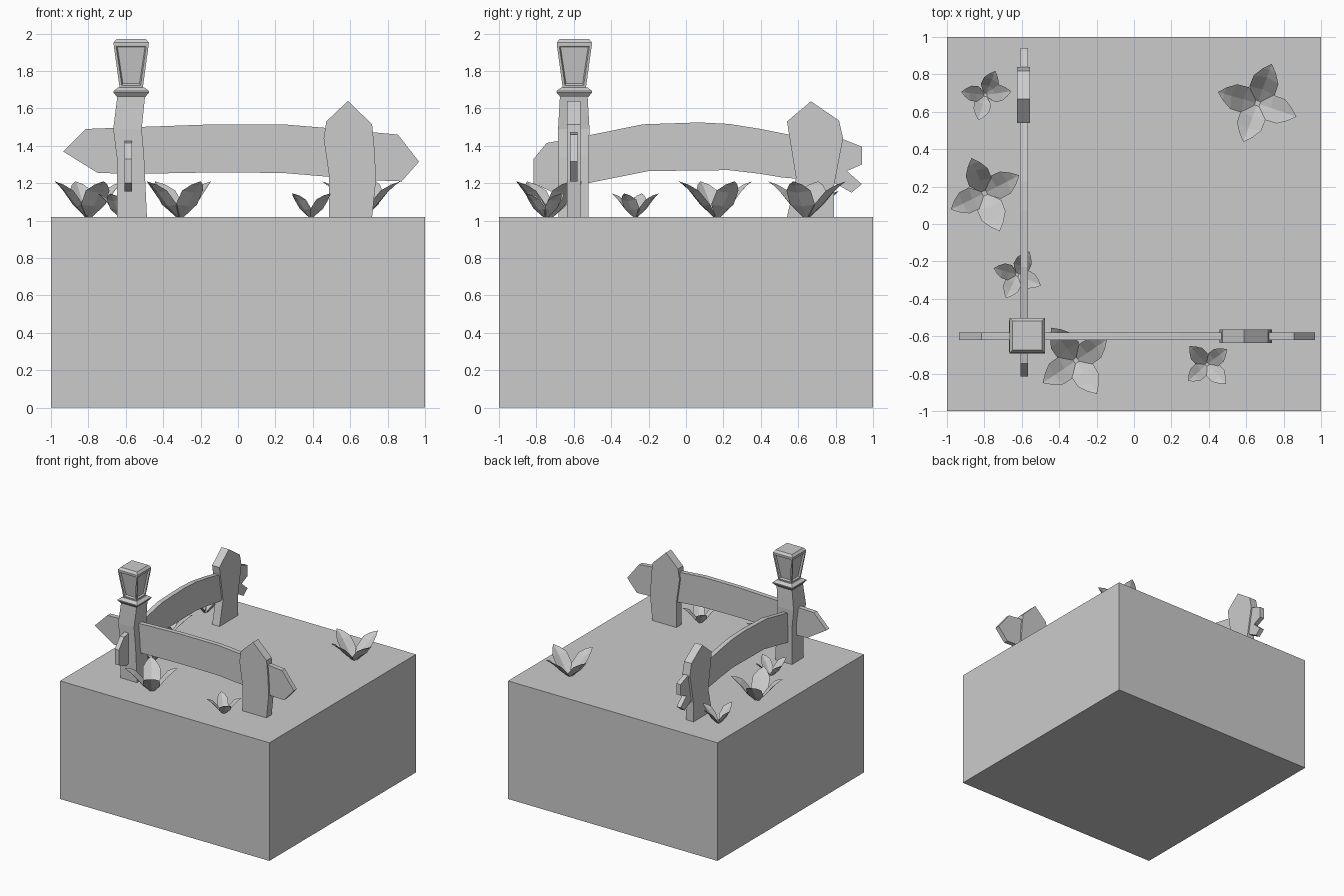
import bpy, bmesh
from math import radians, cos, sin
from mathutils import Vector

if "Cube" in bpy.data.objects:
    bpy.data.objects.remove(bpy.data.objects["Cube"])

GROUND = 1.02


def finish(bm, name, closed=True):
    if closed:
        bmesh.ops.recalc_face_normals(bm, faces=bm.faces)
    me = bpy.data.meshes.new(name)
    bm.to_mesh(me)
    bm.free()
    ob = bpy.data.objects.new(name, me)
    bpy.context.collection.objects.link(ob)
    return ob


def plank(name, profile, axis, lo, hi):
    """Extrude a side profile (u, z) between lo and hi across its thickness."""
    bm = bmesh.new()
    place = (lambda u, z, t: (u, t, z)) if axis == 'X' else (lambda u, z, t: (t, u, z))
    face = bm.faces.new([bm.verts.new(place(u, z, lo)) for u, z in profile])
    ext = bmesh.ops.extrude_face_region(bm, geom=[face])
    shift = Vector(place(0, 0, hi - lo))
    bmesh.ops.translate(bm, vec=shift,
                        verts=[g for g in ext['geom'] if isinstance(g, bmesh.types.BMVert)])
    return finish(bm, name)


def square_stack(name, rings, panel=None):
    """Loft square rings (cx, cy, half_x, half_y, z); recess the sides of one segment."""
    bm = bmesh.new()
    loops = [[bm.verts.new((cx + sx * hx, cy + sy * hy, z))
              for sx, sy in ((-1, -1), (1, -1), (1, 1), (-1, 1))]
             for cx, cy, hx, hy, z in rings]
    sides = []
    for a, b in zip(loops, loops[1:]):
        sides.append([bm.faces.new((a[i], a[(i + 1) % 4], b[(i + 1) % 4], b[i]))
                      for i in range(4)])
    bm.faces.new(loops[0][::-1])
    bm.faces.new(loops[-1])
    bm.normal_update()
    if panel is not None:
        bmesh.ops.inset_individual(bm, faces=sides[panel], thickness=0.018)
        bmesh.ops.inset_individual(bm, faces=sides[panel], thickness=0.009, depth=-0.014)
    return finish(bm, name)


def flower(name, x, y, height, petals):
    """Creased petals given as (direction in degrees, reach)."""
    bm = bmesh.new()
    # fraction of reach, fraction of height, half width, edge lift
    rows = [(0.06, 0.0, 0.08, 0.0), (0.36, 0.30, 0.32, 0.05),
            (0.66, 0.68, 0.31, 0.06), (0.85, 0.88, 0.17, 0.03)]
    for deg, reach in petals:
        a = radians(deg)
        out, side = Vector((cos(a), sin(a), 0)), Vector((-sin(a), cos(a), 0))
        base = Vector((x, y, GROUND))
        grid = []
        for r, h, w, lift in rows:
            c = base + out * reach * r + Vector((0, 0, height * h))
            up = Vector((0, 0, height * lift)) - out * reach * lift
            grid.append([bm.verts.new(p) for p in
                         (c - side * reach * w + up, c, c + side * reach * w + up)])
        tip = bm.verts.new(base + out * reach + Vector((0, 0, height)))
        for p, q in zip(grid, grid[1:]):
            for i in (0, 1):
                bm.faces.new((p[i], p[i + 1], q[i + 1], q[i]))
        for i in (0, 1):
            bm.faces.new((grid[-1][i], grid[-1][i + 1], tip))
    return finish(bm, name, False)


# Ground block
bpy.ops.mesh.primitive_cube_add(size=1, location=(0, 0, GROUND / 2))
bpy.context.object.name = "ground_block"
bpy.context.object.scale = (2, 2, GROUND)

# Front fence: rail and pointed post
plank("front_rail", [(-0.935, 1.37), (-0.815, 1.49), (-0.55, 1.50), (-0.12, 1.515),
                     (0.24, 1.515), (0.48, 1.495), (0.855, 1.46), (0.968, 1.315),
                     (0.875, 1.21), (0.74, 1.215), (0.48, 1.235), (0.24, 1.255),
                     (-0.12, 1.258), (-0.55, 1.25), (-0.75, 1.255)], 'X', -0.62, -0.58)
plank("front_fence_post", [(0.487, 1.02), (0.717, 1.02), (0.738, 1.22), (0.73, 1.38),
                           (0.717, 1.515), (0.588, 1.64), (0.472, 1.53), (0.458, 1.44),
                           (0.487, 1.24)], 'X', -0.635, -0.565)

# Side fence: arched rail with a split end, and pointed post
plank("side_rail", [(-0.815, 1.33), (-0.745, 1.415), (-0.5, 1.46), (-0.23, 1.515),
                    (0.07, 1.525), (0.23, 1.517), (0.4, 1.49), (0.6, 1.45), (0.84, 1.435),
                    (0.94, 1.395), (0.94, 1.30), (0.86, 1.265), (0.94, 1.195),
                    (0.885, 1.15), (0.78, 1.21), (0.52, 1.23), (0.4, 1.25), (0.23, 1.27),
                    (-0.2, 1.265), (-0.5, 1.205), (-0.72, 1.155), (-0.815, 1.2)],
      'Y', -0.607, -0.567)
plank("side_fence_post", [(0.54, 1.02), (0.79, 1.02), (0.79, 1.18), (0.84, 1.44),
                          (0.818, 1.535), (0.668, 1.638), (0.54, 1.53), (0.588, 1.23)],
      'Y', -0.625, -0.555)

# Lamp post with a slight kink, then collar and flared lantern
square_stack("lamp_post", [(-0.567, -0.602, 0.08, 0.08, 1.02),
                           (-0.575, -0.602, 0.073, 0.080, 1.34),
                           (-0.591, -0.600, 0.076, 0.084, 1.49),
                           (-0.571, -0.600, 0.074, 0.074, 1.665)])
LX, LY = -0.571, -0.597
square_stack("lamp_collar", [(LX, LY, h, h, z) for h, z in
                             ((0.074, 1.66), (0.095, 1.685), (0.095, 1.693), (0.07, 1.712))])
square_stack("lantern", [(LX, LY, h, h, z) for h, z in
                         ((0.062, 1.71), (0.094, 1.943), (0.094, 1.952), (0.078, 1.972))],
             panel=0)

# Flowers
flower("flower_back_left", -0.795, 0.69, 0.14,
       [(173, 0.13), (67, 0.14), (8, 0.14), (-105, 0.14)])
flower("flower_left", -0.80, 0.165, 0.19,
       [(206, 0.20), (110, 0.20), (27, 0.21), (-68, 0.22)])
flower("flower_under_rail", -0.625, -0.27, 0.125,
       [(165, 0.13), (62, 0.14), (-25, 0.14), (-115, 0.14)])
flower("flower_front", -0.31, -0.73, 0.19,
       [(127, 0.22), (34, 0.20), (-58, 0.21), (-146, 0.215)])
flower("flower_front_right", 0.39, -0.75, 0.125,
       [(134, 0.135), (37, 0.135), (-46, 0.145), (-138, 0.135)])
flower("flower_back_right", 0.66, 0.645, 0.19,
       [(164, 0.22), (70, 0.225), (-19, 0.22), (-110, 0.22)])
